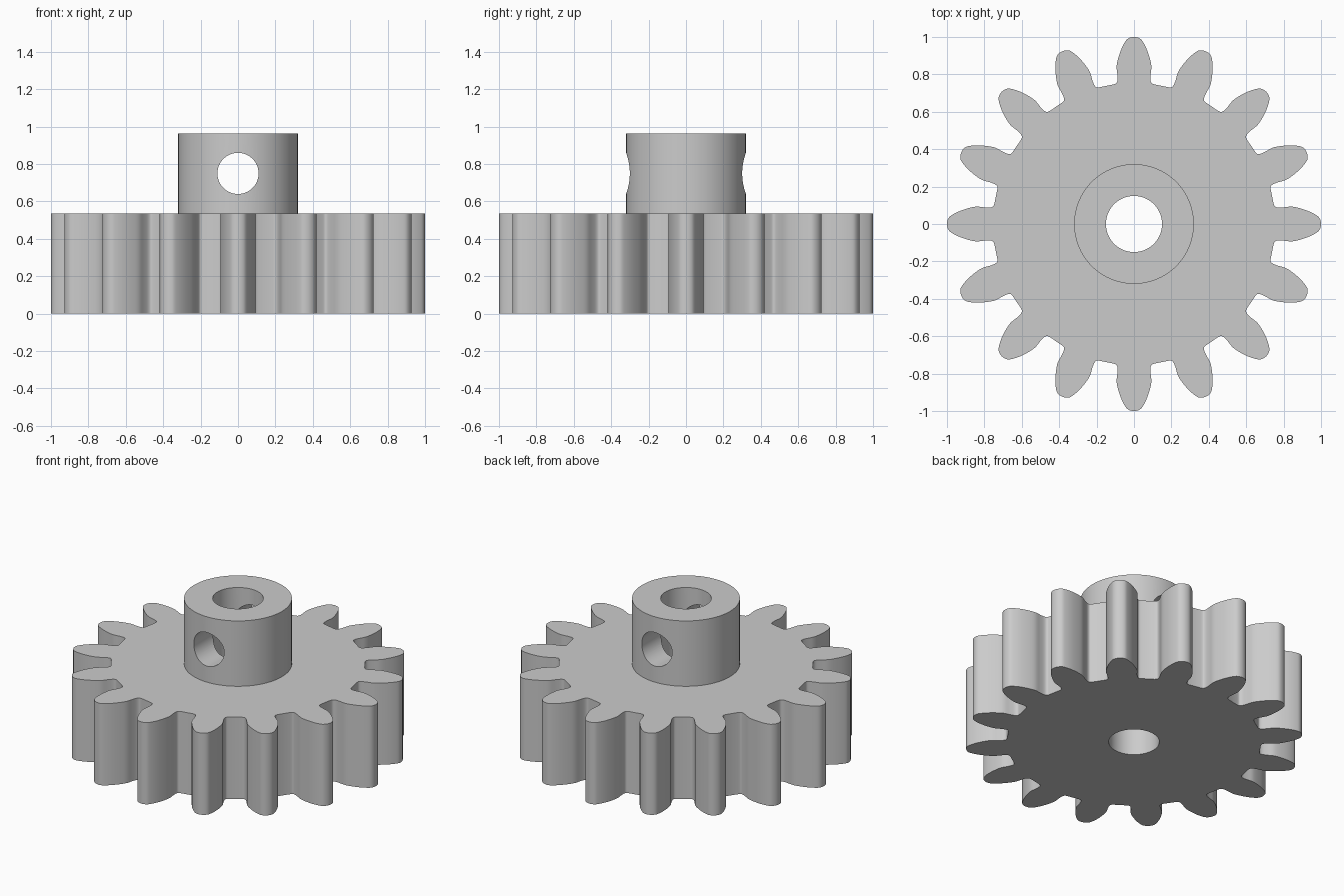
import bpy, bmesh, math
from mathutils import Matrix, Vector

if "Cube" in bpy.data.objects:
    bpy.data.objects.remove(bpy.data.objects["Cube"])

TEETH = 16
GEAR_H, TOTAL_H = 0.535, 0.963
HUB_R, BORE_R, SCREW_R = 0.32, 0.15, 0.11
SCREW_Z = 0.75

metal = bpy.data.materials.new("plain_grey")
metal.use_nodes = True
grey = (0.6, 0.6, 0.6, 1)
metal.diffuse_color = grey
metal.node_tree.nodes["Principled BSDF"].inputs["Base Color"].default_value = grey


def make_object(name, bm):
    bmesh.ops.recalc_face_normals(bm, faces=bm.faces)
    mesh = bpy.data.meshes.new(name)
    bm.to_mesh(mesh)
    bm.free()
    mesh.materials.append(metal)
    obj = bpy.data.objects.new(name, mesh)
    bpy.context.collection.objects.link(obj)
    return obj


def cylinder(name, radius, z0, z1, segments=96):
    bm = bmesh.new()
    bmesh.ops.create_cone(bm, cap_ends=True, segments=segments, radius1=radius,
                          radius2=radius, depth=z1 - z0,
                          matrix=Matrix.Translation((0, 0, (z0 + z1) / 2)))
    return make_object(name, bm)


def activate(obj):
    bpy.ops.object.select_all(action='DESELECT')
    obj.select_set(True)
    bpy.context.view_layer.objects.active = obj


def cut(obj, cutter):
    mod = obj.modifiers.new("hole", 'BOOLEAN')
    mod.operation = 'DIFFERENCE'
    mod.solver = 'EXACT'
    mod.object = cutter
    activate(obj)
    bpy.ops.object.modifier_apply(modifier=mod.name)


def smooth_path(pts, steps=4):
    """Catmull-Rom curve through the points."""
    pts = [Vector(p) for p in pts]
    ext = [2 * pts[0] - pts[1]] + pts + [2 * pts[-1] - pts[-2]]
    out = []
    for a, b, c, d in zip(ext, ext[1:], ext[2:], ext[3:]):
        for i in range(steps):
            t = i / steps
            out.append(0.5 * (2 * b + (c - a) * t + (2 * a - 5 * b + 4 * c - d) * t**2
                              + (3 * b - a - 3 * c + d) * t**3))
    return out + [pts[-1]]


# Gear wheel: one tooth outline (distance out, half width), repeated round
flank = [(0.746, 0.109), (0.753, 0.094), (0.77, 0.088), (0.80, 0.089),
         (0.84, 0.093), (0.88, 0.086), (0.93, 0.07), (0.97, 0.05), (0.992, 0.031)]
right_side = [(r, -w) for r, w in flank]
left_side = [(r, w) for r, w in reversed(flank)]
tooth = smooth_path(right_side + [(1.0, 0.0)] + left_side)

bm = bmesh.new()
outline = []
for i in range(TEETH):
    turn = Matrix.Rotation(math.tau * i / TEETH, 2)
    outline += [bm.verts.new((*(turn @ p), 0)) for p in tooth]
base = bm.faces.new(outline)
top = bmesh.ops.extrude_face_region(bm, geom=[base])["geom"]
bmesh.ops.translate(bm, vec=(0, 0, GEAR_H),
                    verts=[g for g in top if isinstance(g, bmesh.types.BMVert)])
gear = make_object("gear_wheel", bm)

# Hub collar standing on the wheel
hub = cylinder("hub_collar", HUB_R, GEAR_H, TOTAL_H)

# Shaft bore through both, and the cross hole through the hub
bore = cylinder("bore_cutter", BORE_R, -0.5, 1.5)
screw = cylinder("screw_hole_cutter", SCREW_R, -0.6, 0.6, 64)
screw.data.transform(Matrix.Translation((0, 0, SCREW_Z)) @ Matrix.Rotation(math.pi / 2, 4, 'X'))
cut(gear, bore)
cut(hub, bore)
cut(hub, screw)
for cutter in (bore, screw):
    bpy.data.objects.remove(cutter)

for part in (gear, hub):
    activate(part)
    bpy.ops.object.shade_smooth_by_angle(angle=math.radians(35))
